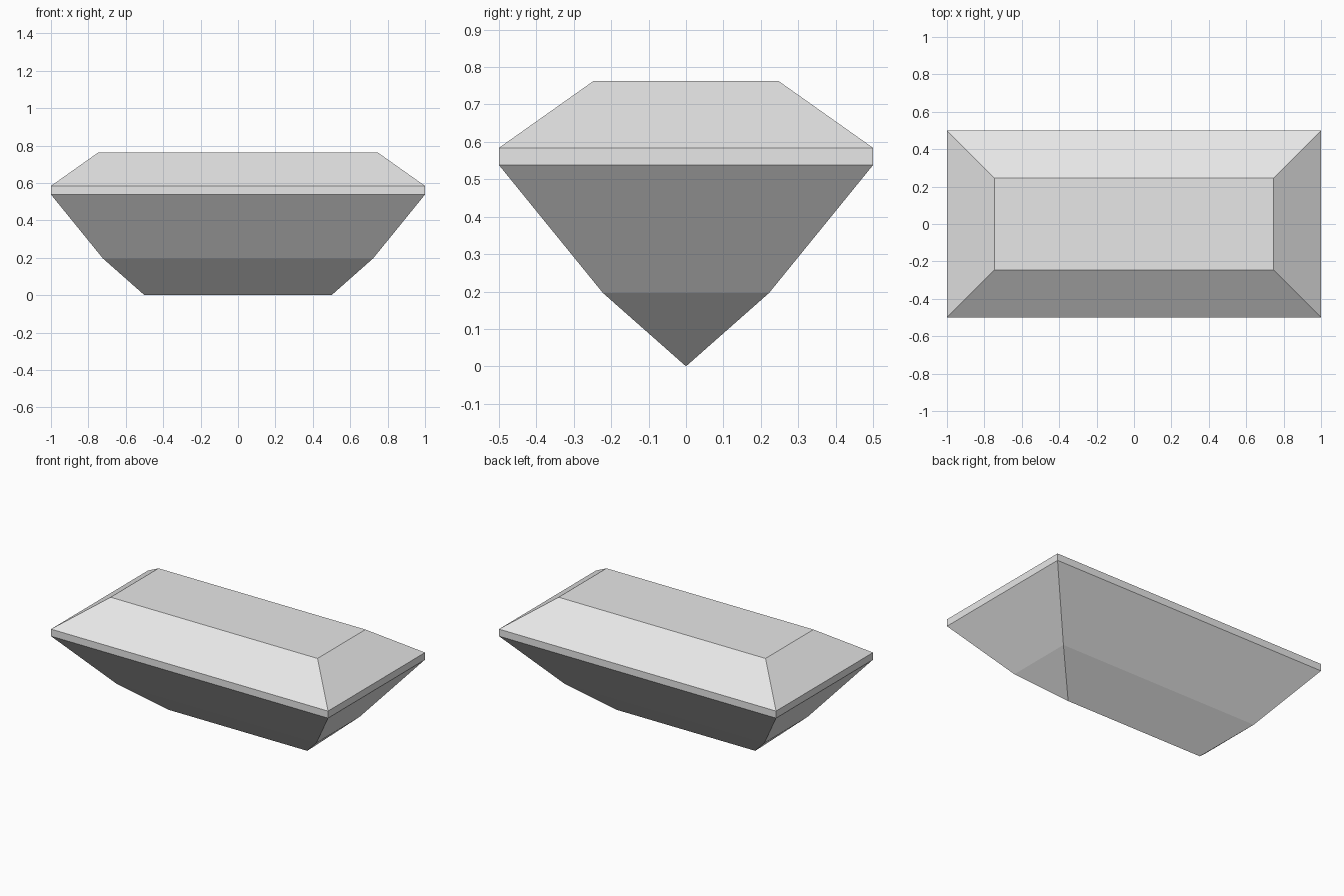
import bpy
import bmesh

cube = bpy.data.objects.get("Cube")
if cube:
    bpy.data.objects.remove(cube, do_unlink=True)

# Single stone colour
stone = bpy.data.materials.new("pale_grey_stone")
stone.use_nodes = True
colour = (0.8, 0.8, 0.8, 1)
stone.diffuse_color = colour
stone.node_tree.nodes["Principled BSDF"].inputs["Base Color"].default_value = colour

# Step-cut levels from keel to table: half width, half depth, height
levels = [
    (0.5, 0, 0),            # keel ridge
    (0.722, 0.222, 0.196),  # lower pavilion step
    (1, 0.5, 0.538),        # girdle bottom
    (1, 0.5, 0.584),        # girdle top
    (0.747, 0.247, 0.763),  # table
]


def ring(bm, half_x, half_y, z):
    corners = [(-1, -1), (1, -1), (1, 1), (-1, 1)]
    return [bm.verts.new((sx * half_x, sy * half_y, z)) for sx, sy in corners]


bm = bmesh.new()
rings = [ring(bm, *level) for level in levels]

# Facets between neighbouring levels
for low, high in zip(rings, rings[1:]):
    for i in range(4):
        j = (i + 1) % 4
        bm.faces.new((low[i], low[j], high[j], high[i]))

# Flat table on top, keel closed to a sharp ridge
bm.faces.new(rings[-1])
bmesh.ops.remove_doubles(bm, verts=bm.verts[:], dist=0.0001)
bmesh.ops.recalc_face_normals(bm, faces=bm.faces[:])

mesh = bpy.data.meshes.new("step_cut_gem")
bm.to_mesh(mesh)
bm.free()
mesh.materials.append(stone)
gem = bpy.data.objects.new("step_cut_gem", mesh)
bpy.context.collection.objects.link(gem)
